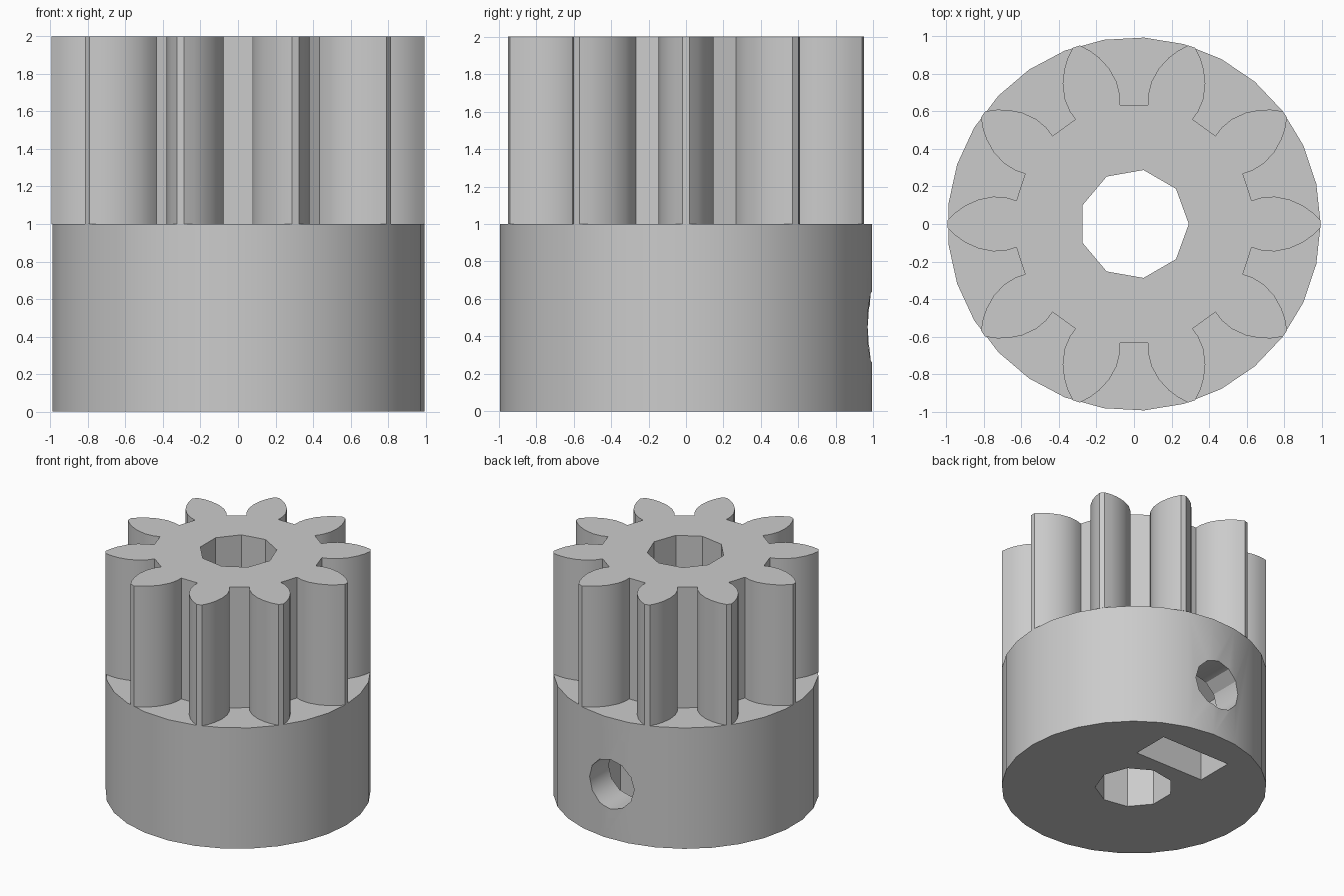
import bpy, bmesh, math
from mathutils import Matrix

if "Cube" in bpy.data.objects:
    bpy.data.objects.remove(bpy.data.objects["Cube"], do_unlink=True)

grey = bpy.data.materials.new("plain grey")
grey.use_nodes = True
grey.diffuse_color = (0.6, 0.6, 0.6, 1)
grey.node_tree.nodes["Principled BSDF"].inputs["Base Color"].default_value = (0.6, 0.6, 0.6, 1)

TO_Y = Matrix.Rotation(math.radians(90), 4, 'X')  # stands an outline up, facing along y


def ring(radius, sides):
    return [(radius * math.cos(math.tau * i / sides), radius * math.sin(math.tau * i / sides))
            for i in range(sides)]


def prism(name, outline, low, high, turn=None):
    """Extrude a flat outline from low to high, optionally turned."""
    bm = bmesh.new()
    face = bm.faces.new([bm.verts.new((x, y, low)) for x, y in outline])
    top = bmesh.ops.extrude_face_region(bm, geom=[face])["geom"]
    moved = [v for v in top if isinstance(v, bmesh.types.BMVert)]
    bmesh.ops.translate(bm, verts=moved, vec=(0, 0, high - low))
    if turn:
        bm.transform(turn)
    bmesh.ops.recalc_face_normals(bm, faces=bm.faces)
    mesh = bpy.data.meshes.new(name)
    bm.to_mesh(mesh)
    bm.free()
    mesh.materials.append(grey)
    obj = bpy.data.objects.new(name, mesh)
    bpy.context.collection.objects.link(obj)
    return obj


def finish(obj, cutters):
    """Cut the holes, then smooth the gentle curves."""
    bpy.ops.object.select_all(action='DESELECT')
    obj.select_set(True)
    bpy.context.view_layer.objects.active = obj
    for cutter in cutters:
        mod = obj.modifiers.new("cut", 'BOOLEAN')
        mod.operation, mod.solver, mod.object = 'DIFFERENCE', 'EXACT', cutter
        bpy.ops.object.modifier_apply(modifier=mod.name)
    bpy.ops.object.shade_smooth_by_angle(angle=math.radians(30))


# Collar
R = 0.995
collar = prism("collar", ring(R, 29), 0, 1)

# Toothed gear: one flank, mirrored and repeated around
TEETH = 10
flank = [(0.627, 0.125), (0.68, 0.141), (0.75, 0.146), (0.83, 0.13),
         (0.90, 0.098), (0.95, 0.063), (0.994, 0.02)]
tooth = [(x, -y) for x, y in flank] + flank[::-1]
outline = []
for i in range(TEETH):
    c, s = math.cos(math.tau * i / TEETH), math.sin(math.tau * i / TEETH)
    outline += [(x * c - y * s, x * s + y * c) for x, y in tooth]
gear = prism("gear", outline, 1, 2)

# Shaft bore, set screw hole and nut pocket
bore = prism("bore_cutter", ring(0.292, 9), -0.5, 2.5)
SCREW_Z, NUT = 0.45, 0.315
screw = prism("screw_cutter", [(x, y + SCREW_Z) for x, y in ring(0.205, 12)], -1.3, -0.1, TO_Y)
shoulder, peak = SCREW_Z + NUT * 0.577, SCREW_Z + NUT * 1.155
pocket = prism("nut_cutter", [(-NUT, -0.2), (NUT, -0.2), (NUT, shoulder), (0, peak), (-NUT, shoulder)],
               -0.72, -0.41, TO_Y)

finish(collar, [bore, screw, pocket])
finish(gear, [bore])
for cutter in (bore, screw, pocket):
    bpy.data.objects.remove(cutter, do_unlink=True)
